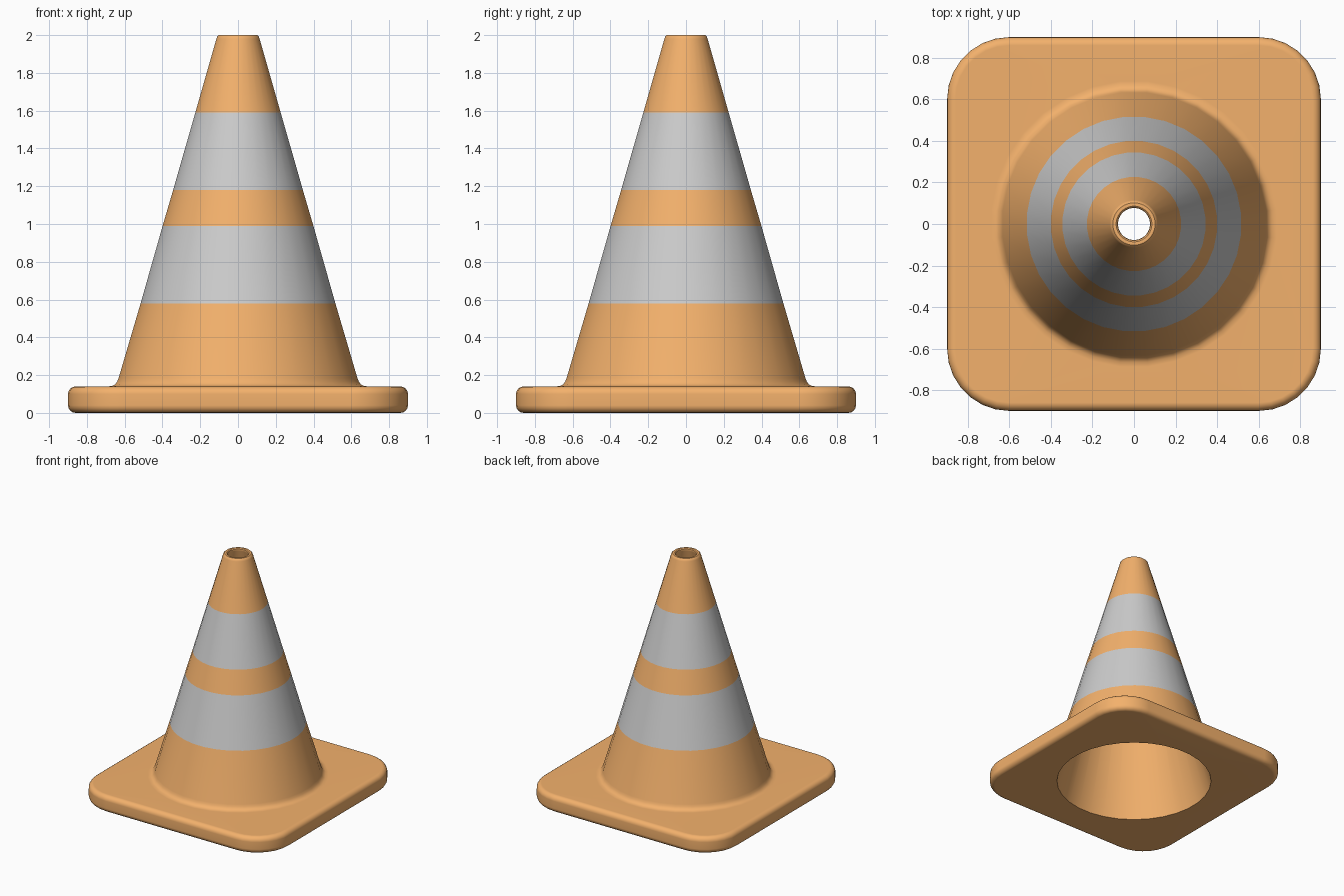
import bpy, bmesh
from math import cos, sin, pi, radians

if "Cube" in bpy.data.objects:
    bpy.data.objects.remove(bpy.data.objects["Cube"])

SIDES = 32  # points per ring (8 per quarter)


def circle_ring(r, z):
    return [(r * cos((i + 0.5) * 2 * pi / SIDES), r * sin((i + 0.5) * 2 * pi / SIDES), z)
            for i in range(SIDES)]


def slab_ring(inset, z, half=0.9, radius=0.3):
    # rounded square, 8 points on each corner
    n = SIDES // 4
    c, r = half - radius, radius - inset
    pts = []
    for q in range(4):
        mid = pi / 4 + q * pi / 2
        sx, sy = (1 if cos(mid) > 0 else -1), (1 if sin(mid) > 0 else -1)
        for j in range(n):
            a = q * pi / 2 + j * (pi / 2) / (n - 1)
            pts.append((sx * c + r * cos(a), sy * c + r * sin(a), z))
    return pts


def material(name, rgb):
    m = bpy.data.materials.new(name)
    m.diffuse_color = (*rgb, 1)
    m.use_nodes = True
    m.node_tree.nodes["Principled BSDF"].inputs["Base Color"].default_value = m.diffuse_color
    return m


rings = []

# square foot with rounded edges
H, B, STEPS = 0.14, 0.04, 4
for k in range(STEPS + 1):
    a = k * pi / 2 / STEPS
    rings.append(slab_ring(B * (1 - sin(a)), B * (1 - cos(a))))
for k in range(STEPS + 1):
    a = k * pi / 2 / STEPS
    rings.append(slab_ring(B * (1 - cos(a)), H - B * (1 - sin(a))))

# fillet, cone wall with band edges, rim, then the hollow inside
profile = [(0.69, 0.14), (0.668, 0.143), (0.652, 0.152), (0.642, 0.167), (0.635, 0.185),
           (0.518, 0.58), (0.401, 0.99), (0.345, 1.18), (0.227, 1.59),
           (0.115, 1.98), (0.111, 1.992), (0.102, 2.0), (0.086, 2.0),
           (0.079, 1.994), (0.077, 1.98), (0.612, 0.0)]
rings += [circle_ring(r, z) for r, z in profile]
first = 2 * (STEPS + 1)
bands = (first + 5, first + 7)  # rings where a reflective band starts

bm = bmesh.new()
loops = [[bm.verts.new(p) for p in ring] for ring in rings]
for i, lower in enumerate(loops):
    upper = loops[(i + 1) % len(loops)]
    for j in range(SIDES):
        k = (j + 1) % SIDES
        f = bm.faces.new((lower[j], lower[k], upper[k], upper[j]))
        f.material_index = 1 if i in bands else 0
bmesh.ops.recalc_face_normals(bm, faces=bm.faces)

mesh = bpy.data.meshes.new("traffic_cone")
bm.to_mesh(mesh)
bm.free()
mesh.materials.append(material("orange_rubber", (0.9, 0.44, 0.15)))
mesh.materials.append(material("reflective_band", (0.8, 0.8, 0.8)))

cone = bpy.data.objects.new("traffic_cone", mesh)
bpy.context.collection.objects.link(cone)
bpy.context.view_layer.objects.active = cone
cone.select_set(True)
bpy.ops.object.shade_smooth_by_angle(angle=radians(40))

# keep the flat foot evenly shaded
wn = cone.modifiers.new("weighted_normals", 'WEIGHTED_NORMAL')
wn.keep_sharp = True
